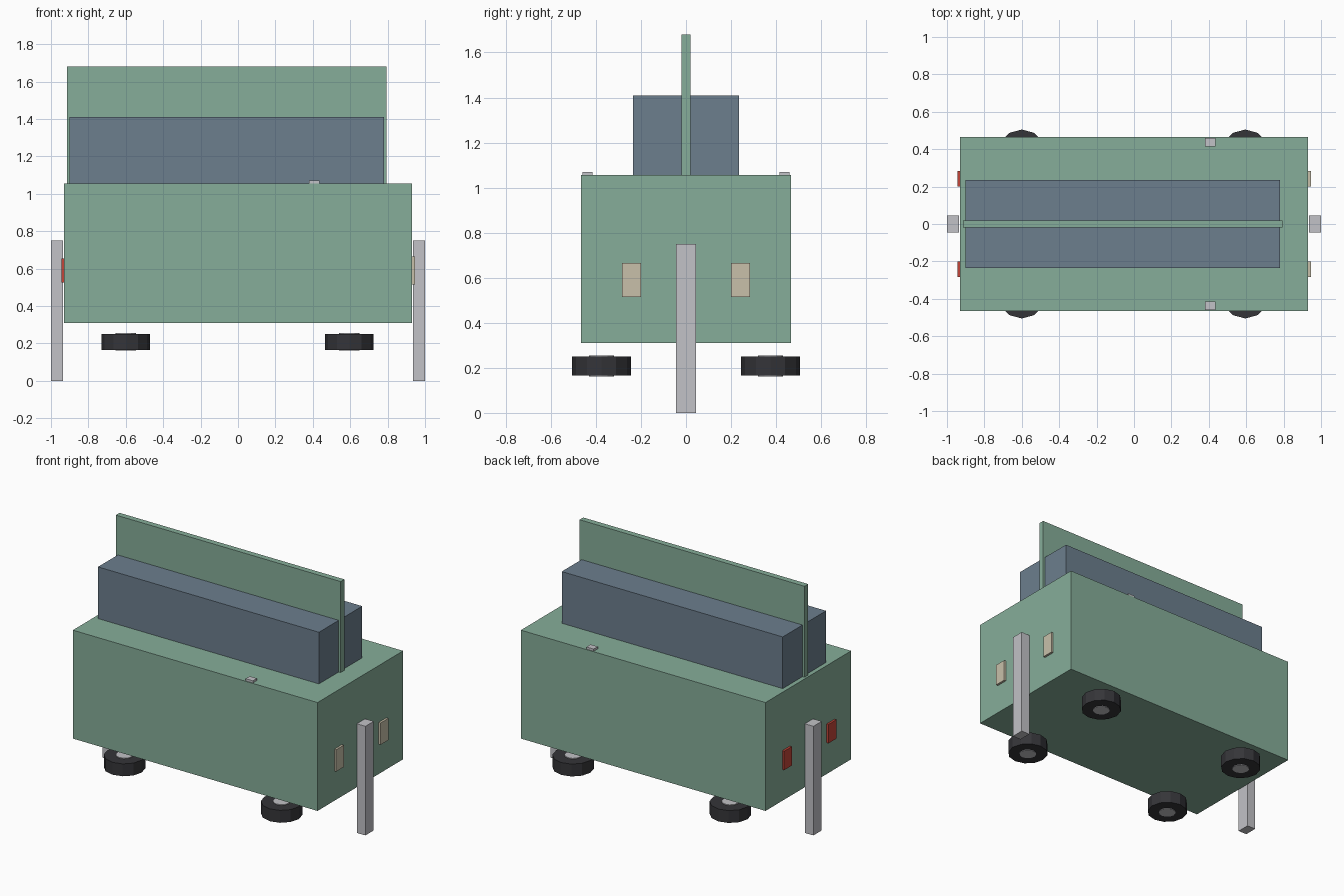
import bpy

cube = bpy.data.objects.get("Cube")
if cube:
    bpy.data.objects.remove(cube, do_unlink=True)


def material(name, r, g, b):
    m = bpy.data.materials.new(name)
    m.use_nodes = True
    m.diffuse_color = (r, g, b, 1)
    m.node_tree.nodes["Principled BSDF"].inputs["Base Color"].default_value = (r, g, b, 1)
    return m


green = material("sage green", 0.24, 0.42, 0.32)
blue = material("slate blue", 0.15, 0.21, 0.27)
metal = material("light grey metal", 0.54, 0.54, 0.57)
cream = material("cream lamp", 0.58, 0.53, 0.40)
red = material("red lamp", 0.55, 0.06, 0.04)
rubber = material("dark rubber", 0.035, 0.035, 0.04)


def box(name, x, y, z, mat):
    """Box from (low, high) ranges on each axis."""
    ranges = (x, y, z)
    bpy.ops.mesh.primitive_cube_add(size=1, location=[(a + b) / 2 for a, b in ranges])
    ob = bpy.context.object
    ob.name = name
    ob.scale = [b - a for a, b in ranges]
    bpy.ops.object.transform_apply(location=False, rotation=False, scale=True)
    ob.data.materials.append(mat)


def disc(name, radius, x, y, z, mat):
    """Upright twelve-sided drum."""
    bpy.ops.mesh.primitive_cylinder_add(vertices=12, radius=radius, depth=z[1] - z[0],
                                        location=(x, y, sum(z) / 2))
    ob = bpy.context.object
    ob.name = name
    ob.data.materials.append(mat)


# Body, cabin block and tall central panel
box("body", (-0.93, 0.93), (-0.465, 0.465), (0.31, 1.055), green)
box("cabin", (-0.9, 0.78), (-0.235, 0.235), (1.055, 1.41), blue)
box("roof_panel", (-0.915, 0.795), (-0.02, 0.02), (1.055, 1.68), green)

# Upright bumper posts at both ends
box("left_bumper", (0.935, 1.0), (-0.045, 0.045), (0, 0.75), metal)
box("right_bumper", (-1.0, -0.935), (-0.045, 0.045), (0, 0.75), metal)

for side, s in (("back", 1), ("front", -1)):
    # Lamps and small mirrors
    y = sorted((s * 0.2, s * 0.283))
    box(side + "_headlamp", (0.93, 0.945), y, (0.515, 0.665), cream)
    box(side + "_tail_lamp", (-0.945, -0.93), y, (0.525, 0.655), red)
    box(side + "_mirror", (0.38, 0.435), sorted((s * 0.415, s * 0.46)), (1.055, 1.07), metal)
    # Flat-lying wheels with hubs
    for end, x in (("left", 0.595), ("right", -0.6)):
        disc(f"{side}_{end}_tyre", 0.13, x, s * 0.375, (0.165, 0.25), rubber)
        disc(f"{side}_{end}_hub", 0.055, x, s * 0.375, (0.161, 0.255), metal)
